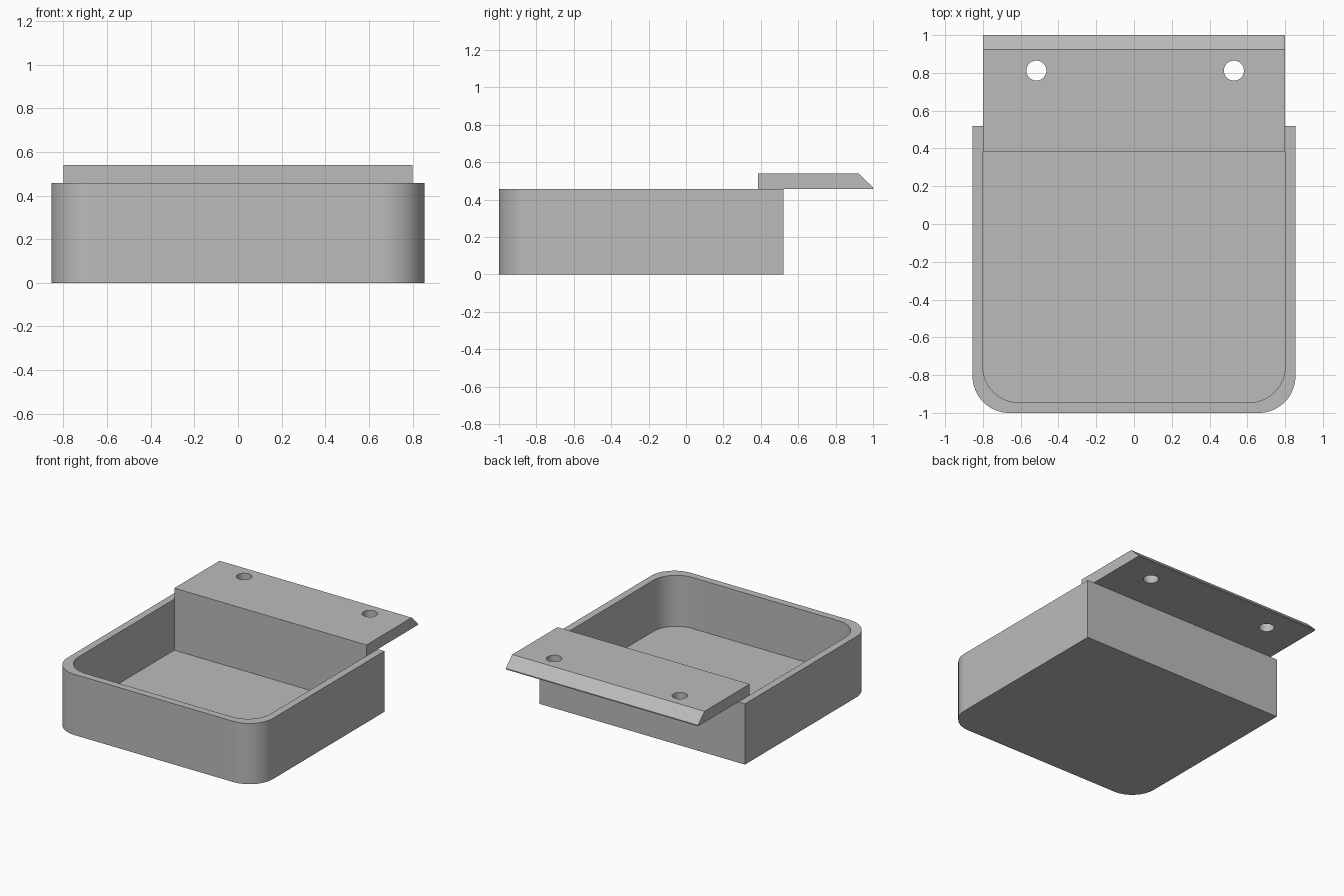
import bpy, bmesh
from math import sin, cos, pi

cube = bpy.data.objects.get("Cube")
if cube:
    bpy.data.objects.remove(cube, do_unlink=True)

GREY = (0.5, 0.5, 0.5, 1)
grey = bpy.data.materials.new("plain grey")
grey.use_nodes = True
grey.diffuse_color = GREY
grey.node_tree.nodes["Principled BSDF"].inputs["Base Color"].default_value = GREY

RIM = 0.457      # top of the tray walls
FLOOR = 0.073    # top of the tray floor
TOP = 0.54       # top of the mounting plate
INNER = 0.8      # half width of cavity and plate
WALL_Y = 0.385   # inner face of the back wall


def finish(name, bm):
    bmesh.ops.recalc_face_normals(bm, faces=bm.faces)
    mesh = bpy.data.meshes.new(name)
    bm.to_mesh(mesh)
    bm.free()
    obj = bpy.data.objects.new(name, mesh)
    bpy.context.collection.objects.link(obj)
    mesh.materials.append(grey)
    return obj


def smooth(obj):
    bpy.ops.object.select_all(action='DESELECT')
    obj.select_set(True)
    bpy.context.view_layer.objects.active = obj
    bpy.ops.object.shade_smooth_by_angle(angle=pi / 6)


def outline(half, front, back, radius, steps=16):
    """Rectangle with square back corners and rounded front corners."""
    right = [(half - radius + radius * cos(a), front + radius - radius * sin(a))
             for a in (pi / 2 * i / steps for i in range(steps + 1))]
    right.insert(0, (half, back))
    return right + [(-x, y) for x, y in reversed(right)]


# Open tray: outer wall, rim, inner wall and floor lofted as rings
bm = bmesh.new()
outer = outline(0.855, -1, 0.52, 0.195)
inner = outline(INNER, -0.945, WALL_Y, 0.19)
rings = [[bm.verts.new((x, y, z)) for x, y in shape]
         for shape, z in ((outer, 0), (outer, RIM), (inner, RIM), (inner, FLOOR))]
for low, high in zip(rings, rings[1:]):
    for i in range(len(low)):
        j = (i + 1) % len(low)
        bm.faces.new((low[i], low[j], high[j], high[i]))
bm.faces.new(rings[0])
bm.faces.new(rings[-1])
smooth(finish("tray", bm))

# Mounting plate: side profile with a chamfered back edge, extruded across
bm = bmesh.new()
profile = [(WALL_Y, RIM), (1, RIM), (1, RIM + 0.008), (0.923, TOP), (WALL_Y, TOP)]
side = bm.faces.new([bm.verts.new((-INNER, y, z)) for y, z in profile])
ext = bmesh.ops.extrude_face_region(bm, geom=[side])
bmesh.ops.translate(bm, vec=(2 * INNER, 0, 0),
                    verts=[v for v in ext["geom"] if isinstance(v, bmesh.types.BMVert)])
plate = finish("mounting_plate", bm)

# Screw holes through the plate
cutters = []
for name, x in (("right_hole_cutter", -0.517), ("left_hole_cutter", 0.529)):
    bm = bmesh.new()
    bmesh.ops.create_cone(bm, cap_ends=True, segments=40, radius1=0.053,
                          radius2=0.053, depth=0.4)
    cutter = finish(name, bm)
    cutter.location = (x, 0.812, 0.5)
    cutter.hide_render = True
    cutters.append(cutter)
    mod = plate.modifiers.new(name, 'BOOLEAN')
    mod.operation = 'DIFFERENCE'
    mod.solver = 'EXACT'
    mod.object = cutter

bpy.context.view_layer.objects.active = plate
for mod in list(plate.modifiers):
    bpy.ops.object.modifier_apply(modifier=mod.name)
for cutter in cutters:
    bpy.data.objects.remove(cutter, do_unlink=True)
smooth(plate)
